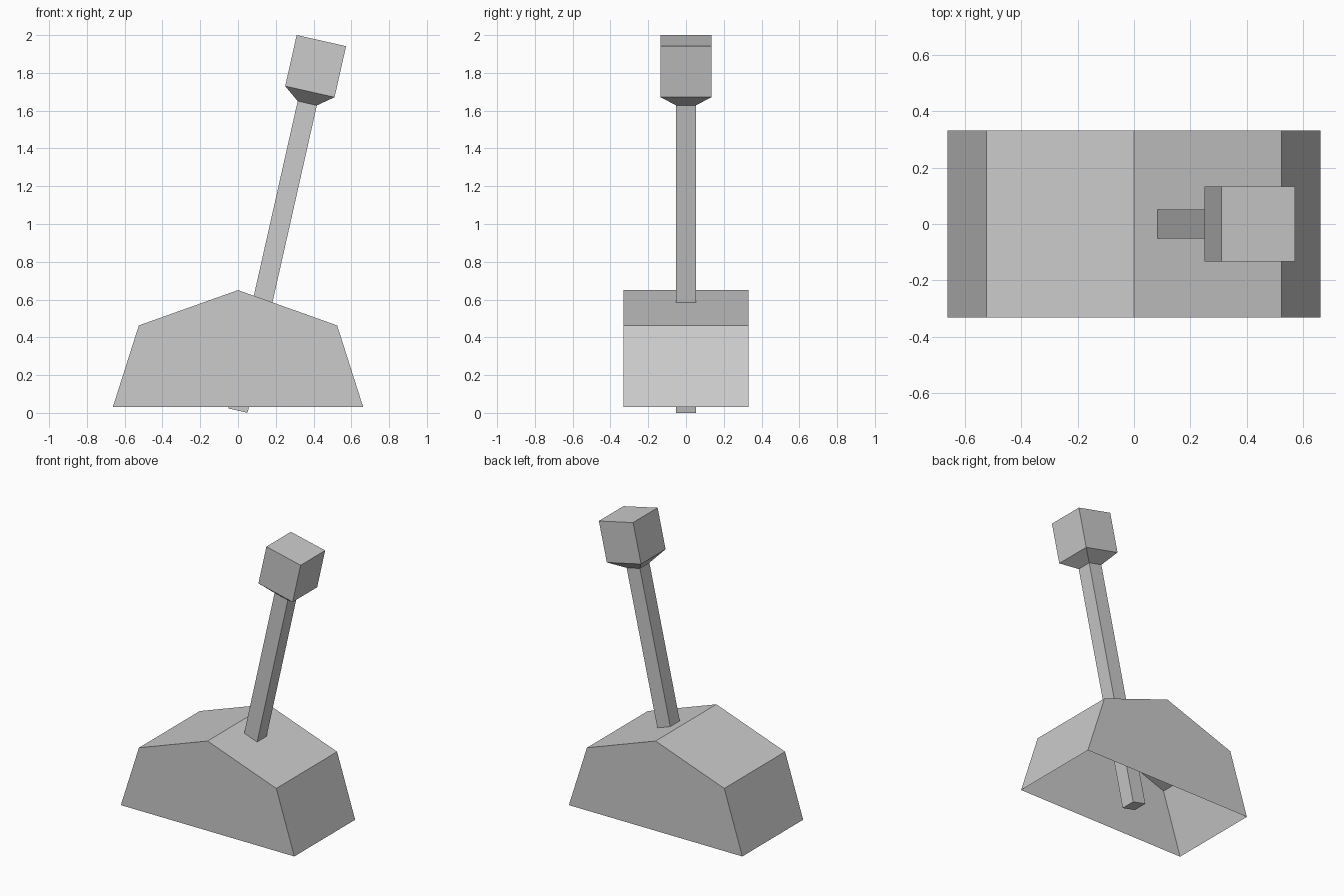
import bpy, bmesh, math
from mathutils import Matrix, Vector

cube = bpy.data.objects.get("Cube")
if cube:
    bpy.data.objects.remove(cube, do_unlink=True)

# One plain grey for every part
grey = bpy.data.materials.new("plain grey")
grey.use_nodes = True
colour = (0.6, 0.6, 0.6, 1)
grey.diffuse_color = colour
grey.node_tree.nodes["Principled BSDF"].inputs["Base Color"].default_value = colour


def finish(name, bm):
    bmesh.ops.recalc_face_normals(bm, faces=bm.faces)
    mesh = bpy.data.meshes.new(name)
    bm.to_mesh(mesh)
    bm.free()
    mesh.materials.append(grey)
    obj = bpy.data.objects.new(name, mesh)
    bpy.context.collection.objects.link(obj)
    return obj


# Housing: five-sided profile run front to back, hollow and open underneath
half = [(0.663, 0.03), (0.525, 0.463)]
profile = half + [(0, 0.65)] + [(-x, z) for x, z in reversed(half)]
depth = 0.332
bm = bmesh.new()
front = [bm.verts.new((x, -depth, z)) for x, z in profile]
back = [bm.verts.new((x, depth, z)) for x, z in profile]
bm.faces.new(front)
bm.faces.new(back[::-1])
for i in range(len(profile) - 1):
    bm.faces.new((front[i], front[i + 1], back[i + 1], back[i]))
finish("housing", bm)

# Lever: square rings (half width, distance along shaft) for shaft, flare and knob
rings = [(0.052, 0), (0.052, 1.668), (0.134, 1.731), (0.134, 2.008)]
bm = bmesh.new()
loops = []
for r, h in rings:
    loops.append([bm.verts.new((sx * r, sy * r, h))
                  for sx, sy in ((-1, -1), (1, -1), (1, 1), (-1, 1))])
for low, high in zip(loops, loops[1:]):
    for i in range(4):
        j = (i + 1) % 4
        bm.faces.new((low[i], low[j], high[j], high[i]))
bm.faces.new(loops[0][::-1])
bm.faces.new(loops[-1])
# Lean the lever towards +x about its foot
tilt = Matrix.Translation(Vector((0, 0, 0.012))) @ Matrix.Rotation(math.radians(12.7), 4, "Y")
bmesh.ops.transform(bm, matrix=tilt, verts=bm.verts)
finish("lever", bm)
